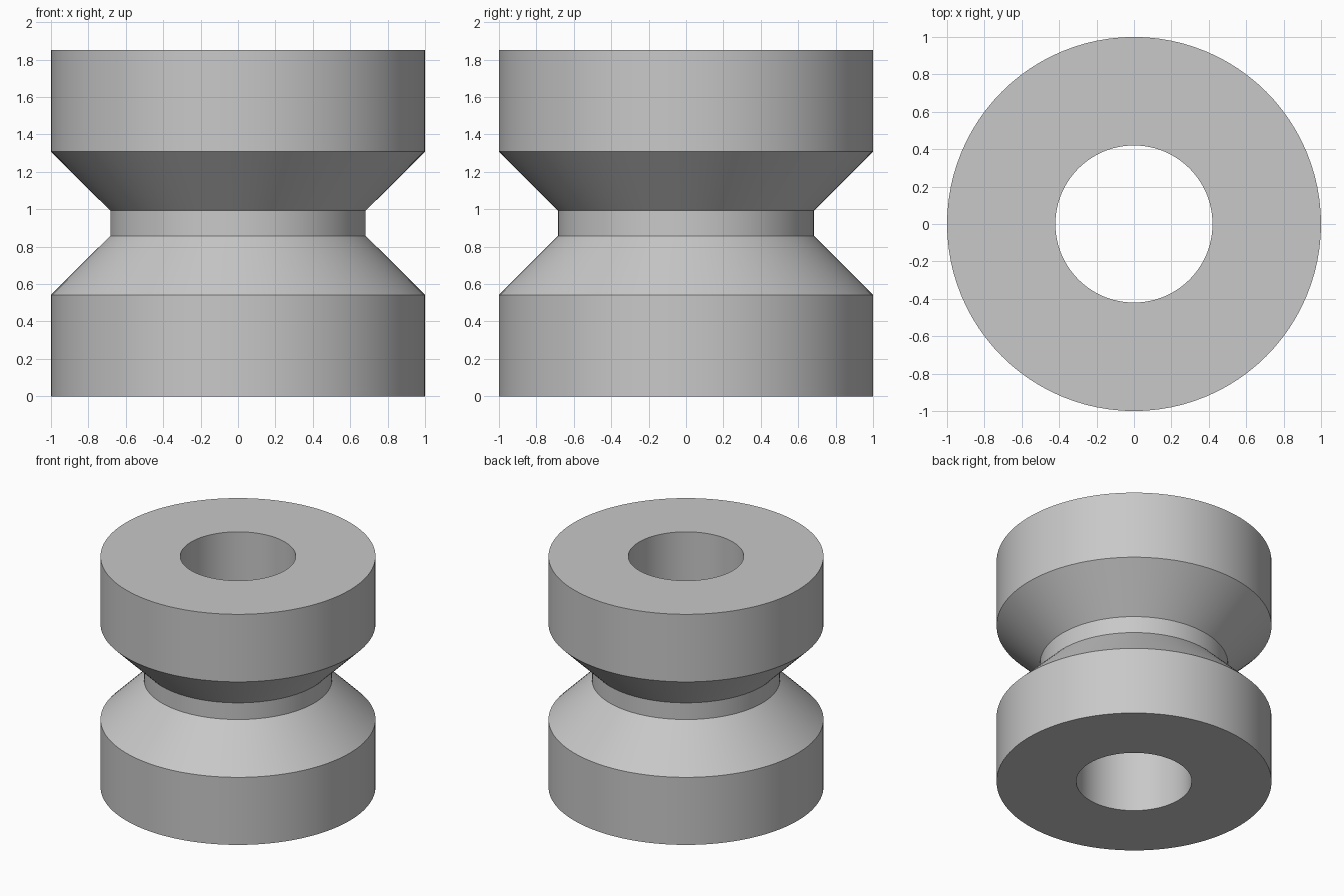
import bpy, bmesh
from math import cos, sin, tau, radians

cube = bpy.data.objects.get("Cube")
if cube:
    bpy.data.objects.remove(cube, do_unlink=True)

SEGMENTS = 96
HEIGHT = 1.85
RIM, NECK, BORE = 1.0, 0.683, 0.42

# Plain grey finish
grey = bpy.data.materials.new("plain_grey")
grey.use_nodes = True
colour = (0.58, 0.58, 0.58, 1)
grey.diffuse_color = colour
grey.node_tree.nodes["Principled BSDF"].inputs["Base Color"].default_value = colour

# Closed cross-section of the grooved roller: bore, lower rim, neck, upper rim
lower = [(BORE, 0), (RIM, 0), (RIM, 0.542), (NECK, 0.858)]
upper = [(r, HEIGHT - z) for r, z in reversed(lower)]
profile = lower + upper

# Revolve the cross-section around z
bm = bmesh.new()
rings = []
for r, z in profile:
    rings.append([bm.verts.new((r * cos(tau * i / SEGMENTS), r * sin(tau * i / SEGMENTS), z))
                  for i in range(SEGMENTS)])
for k, ring in enumerate(rings):
    following = rings[(k + 1) % len(rings)]
    for i in range(SEGMENTS):
        j = (i + 1) % SEGMENTS
        bm.faces.new((ring[i], ring[j], following[j], following[i]))
bmesh.ops.recalc_face_normals(bm, faces=bm.faces)

mesh = bpy.data.meshes.new("grooved_roller")
bm.to_mesh(mesh)
bm.free()
mesh.materials.append(grey)
roller = bpy.data.objects.new("grooved_roller", mesh)
bpy.context.collection.objects.link(roller)

# Smooth round walls with crisp rims
bpy.ops.object.select_all(action='DESELECT')
roller.select_set(True)
bpy.context.view_layer.objects.active = roller
bpy.ops.object.shade_smooth_by_angle(angle=radians(30))
